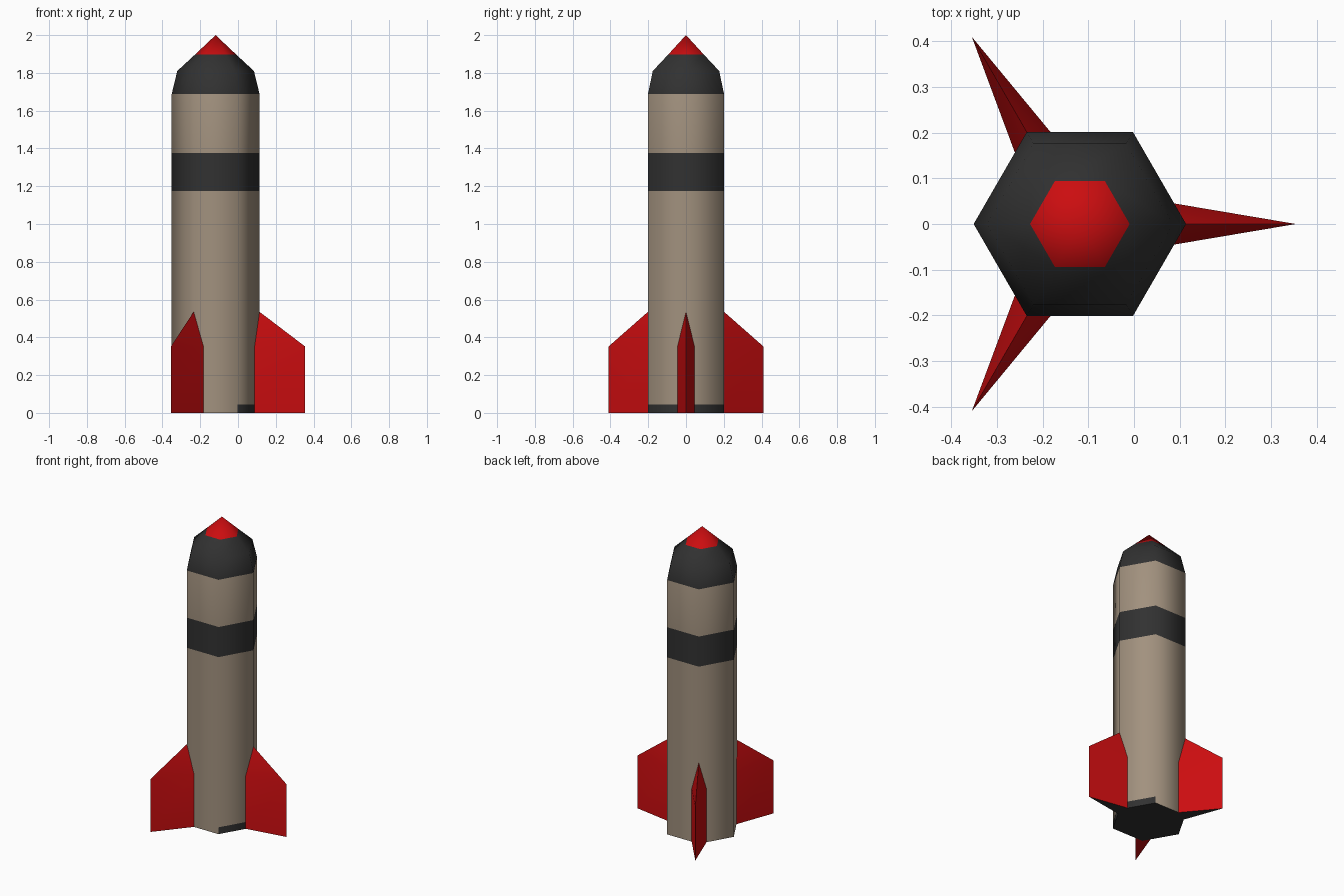
import bpy, bmesh, math
from mathutils import Matrix, Vector

if "Cube" in bpy.data.objects:
    bpy.data.objects.remove(bpy.data.objects["Cube"])

CX = -0.1185      # body axis sits left of the origin
R = 0.2325        # hexagon corner radius
FIN_R = 0.473     # fin tip radius


def material(name, rgb):
    m = bpy.data.materials.new(name)
    m.diffuse_color = (*rgb, 1)
    m.use_nodes = True
    m.node_tree.nodes["Principled BSDF"].inputs["Base Color"].default_value = m.diffuse_color
    return m


beige = material("beige", (0.36, 0.285, 0.21))
charcoal = material("charcoal", (0.031, 0.031, 0.031))
red = material("red", (0.60, 0.004, 0.005))


def finish(name, bm, mats, angle):
    bmesh.ops.recalc_face_normals(bm, faces=bm.faces)
    me = bpy.data.meshes.new(name)
    bm.to_mesh(me)
    bm.free()
    for m in mats:
        me.materials.append(m)
    ob = bpy.data.objects.new(name, me)
    bpy.context.collection.objects.link(ob)
    bpy.ops.object.select_all(action='DESELECT')
    ob.select_set(True)
    bpy.context.view_layer.objects.active = ob
    bpy.ops.object.shade_smooth_by_angle(angle=math.radians(angle))
    return ob


# Six-sided hull: (height, radius) rings closed by a pointed tip
profile = [(0, R), (0.045, R), (1.175, R), (1.375, R), (1.688, R),
           (1.81, 0.203), (1.897, 0.109)]
bm = bmesh.new()
rings = []
for z, r in profile:
    rings.append([bm.verts.new((CX + r * math.cos(i * math.pi / 3),
                                r * math.sin(i * math.pi / 3), z))
                  for i in range(6)])
tip = bm.verts.new((CX, 0, 2.0))
bm.faces.new(rings[0])
for a, b in zip(rings, rings[1:]):
    for i in range(6):
        j = (i + 1) % 6
        bm.faces.new((a[i], a[j], b[j], b[i]))
for i in range(6):
    bm.faces.new((rings[-1][i], rings[-1][(i + 1) % 6], tip))

# Hull colours by height, with a scorched foot on the +x side
for f in bm.faces:
    c = f.calc_center_median()
    if c.z > 1.897:
        f.material_index = 2
    elif c.z > 1.688 or 1.175 < c.z < 1.375 or c.z < 0.001:
        f.material_index = 1
    elif c.z < 0.045 and c.x > CX + 0.1:
        f.material_index = 1
finish("hull", bm, [beige, charcoal, red], 65)

# Three wedge fins, each growing out of a hull corner
for name, deg in (("right_fin", 0), ("back_fin", 120), ("front_fin", 240)):
    bm = bmesh.new()
    side = R - 0.026
    section = [(side, -0.045), (FIN_R, 0), (side, 0.045), (R - 0.04, 0)]
    low = [bm.verts.new((x, y, 0)) for x, y in section]
    s0, out, s1, root = [bm.verts.new((x, y, 0.352)) for x, y in section]
    top = [s0, out, s1, root]
    ridge = bm.verts.new((R, 0, 0.535))
    base = bm.faces.new(low)
    for i in range(4):
        j = (i + 1) % 4
        bm.faces.new((low[i], low[j], top[j], top[i]))
        bm.faces.new((top[i], top[j], ridge))
    if deg != 240:
        base.material_index = 1
    bmesh.ops.transform(bm, verts=bm.verts, matrix=Matrix.Translation(
        Vector((CX, 0, 0))) @ Matrix.Rotation(math.radians(deg), 4, 'Z'))
    finish(name, bm, [red, charcoal], 15)
